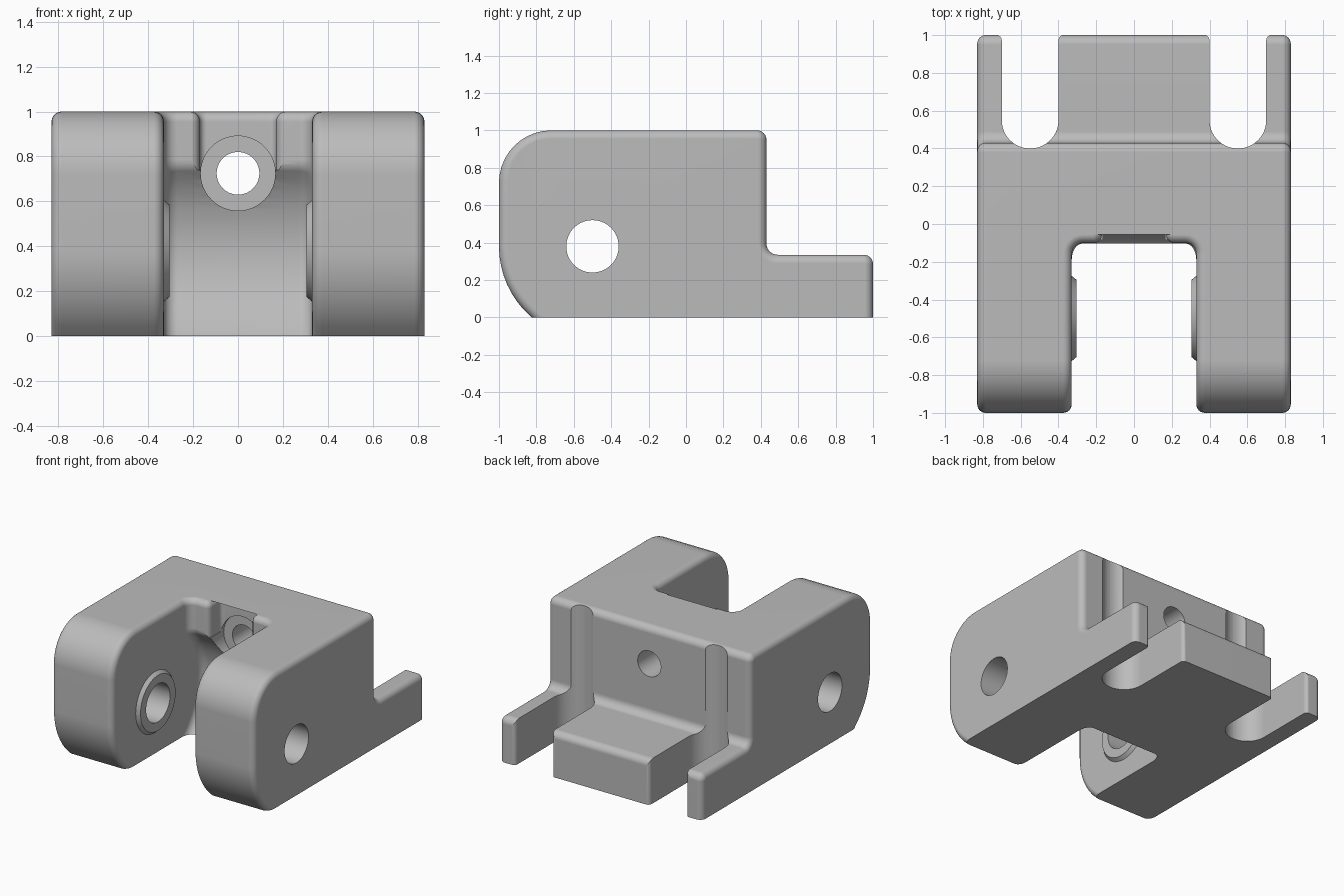
import bpy, bmesh
from math import sin, cos, tan, radians, pi
from mathutils import Vector, Matrix

cube = bpy.data.objects.get("Cube")
if cube:
    bpy.data.objects.remove(cube, do_unlink=True)

grey = bpy.data.materials.new("plain grey")
grey.use_nodes = True
grey.diffuse_color = (0.5, 0.5, 0.5, 1)
grey.node_tree.nodes["Principled BSDF"].inputs["Base Color"].default_value = (0.5, 0.5, 0.5, 1)

HALF, GAP = 0.83, 0.33          # outer half width, half width of the fork slot
PIN_Y, PIN_Z = -0.5, 0.38       # cross pin axis


def rounded(points, steps=8):
    """Outline with each (a, b, radius) corner replaced by an arc."""
    out = []
    for i, (a, b, r) in enumerate(points):
        p = Vector((a, b))
        if r == 0:
            out.append(p)
            continue
        u = (Vector(points[i - 1][:2]) - p).normalized()
        v = (Vector(points[(i + 1) % len(points)][:2]) - p).normalized()
        half = u.angle(v) / 2
        centre = p + (u + v).normalized() * (r / sin(half))
        start = p + u * (r / tan(half)) - centre
        end = p + v * (r / tan(half)) - centre
        sweep = start.angle(end)
        for k in range(steps + 1):
            t = k / steps
            out.append(centre + (start * sin((1 - t) * sweep) + end * sin(t * sweep)) / sin(sweep))
    return out


def make_object(name, bm):
    bmesh.ops.recalc_face_normals(bm, faces=bm.faces)
    mesh = bpy.data.meshes.new(name)
    bm.to_mesh(mesh)
    bm.free()
    ob = bpy.data.objects.new(name, mesh)
    bpy.context.collection.objects.link(ob)
    mesh.materials.append(grey)
    return ob


def prism(name, outline, axis, lo, hi):
    """Extrude an outline along x (outline in y, z) or along z (outline in x, y)."""
    bm = bmesh.new()
    place = (lambda p, h: (h, p.x, p.y)) if axis == "x" else (lambda p, h: (p.x, p.y, h))
    low = [bm.verts.new(place(p, lo)) for p in outline]
    high = [bm.verts.new(place(p, hi)) for p in outline]
    bm.faces.new(low)
    bm.faces.new(high)
    for i in range(len(low)):
        bm.faces.new((low[i - 1], low[i], high[i], high[i - 1]))
    return make_object(name, bm)


def rod(name, axis, centre, length, r1, r2=None):
    bm = bmesh.new()
    bmesh.ops.create_cone(bm, cap_ends=True, segments=64, radius1=r1,
                          radius2=r1 if r2 is None else r2, depth=length)
    turn = Matrix.Rotation(pi / 2, 4, "Y" if axis == "x" else "X")
    bmesh.ops.transform(bm, matrix=Matrix.Translation(centre) @ turn, verts=bm.verts)
    return make_object(name, bm)


def cut(ob, cutter, keep=False):
    mod = ob.modifiers.new("cut", "BOOLEAN")
    mod.operation, mod.solver, mod.object = "DIFFERENCE", "EXACT", cutter
    bpy.context.view_layer.update()
    graph = bpy.context.evaluated_depsgraph_get()
    mesh = bpy.data.meshes.new_from_object(ob.evaluated_get(graph))
    ob.modifiers.clear()
    ob.data = mesh
    if not keep:
        bpy.data.objects.remove(cutter, do_unlink=True)


def round_edges(ob, rule, width):
    bm = bmesh.new()
    bm.from_mesh(ob.data)
    bmesh.ops.remove_doubles(bm, verts=bm.verts, dist=0.0003)
    edges = [e for e in bm.edges if len(e.link_faces) == 2
             and e.calc_face_angle_signed() > 1.2 and rule(*[v.co for v in e.verts])]
    bmesh.ops.bevel(bm, geom=edges, offset=width, offset_type="OFFSET", segments=6,
                    profile=0.5, affect="EDGES", clamp_overlap=False)
    bm.to_mesh(ob.data)
    bm.free()


def near(a, b):
    return abs(a - b) < 0.001


# Side profile with the domed front and the low rear step
nose = [(PIN_Y - 0.5 * cos(radians(d)), PIN_Z - 0.5 * sin(radians(d)), 0) for d in range(0, 48, 6)]
side = [(-0.825, 0, 0), (1, 0, 0), (1, 0.335, 0.05), (0.43, 0.335, 0.06),
        (0.43, 1, 0.05), (-1, 1, 0.28)] + nose
body = prism("fork_body", rounded(side, 10), "x", -HALF, HALF)

# Fork slot, with a concave round back wall
wall = [(PIN_Y + 0.55 * cos(radians(d)), PIN_Z + 0.55 * sin(radians(d)), 0) for d in range(-60, 40, 5)]
wall += [(-0.1, 0.757, 0.08), (-0.1, 1.1, 0), (-1.2, 1.1, 0), (-1.2, wall[0][1], 0)]
slot = prism("slot_cutter", rounded(wall), "x", -GAP, GAP)
round_edges(slot, lambda a, b: near(a.x, b.x), 0.06)
cut(body, slot)

# Notch in the back wall, open at the top
notch = [(0.23, -0.15, 0), (0.23, -0.101, 0), (0.17, -0.101, 0.045), (0.17, 0.05, 0.03)]
notch += [(-x, y, r) for x, y, r in reversed(notch)]
cut(body, prism("notch_cutter", rounded(notch), "z", 0.74, 1.1))


# Soft outer edges, leaving the underside crisp
def soft(a, b):
    if max(a.z, b.z) < 0.001:
        return False
    on_side = near(abs(a.x), HALF) and near(a.x, b.x)
    on_fork = near(abs(a.x), GAP) and near(a.x, b.x) and max(a.y, b.y) < -0.3
    return on_side or on_fork or (near(a.z, 1) and near(b.z, 1))


round_edges(body, soft, 0.045)

# Rear slots that also groove the back wall
for s in (1, -1):
    u_shape = [(0.34, 1.2, 0), (0.36, 1.001, 0), (0.40, 1.001, 0.03), (0.40, 0.40, 0.149),
               (0.70, 0.40, 0.149), (0.70, 1.001, 0.03), (0.74, 1.001, 0), (0.76, 1.2, 0)]
    outline = rounded([(s * x, y, r) for x, y, r in u_shape], 14)
    cut(body, prism("rear_slot_cutter", outline, "z", -0.2, 1.2))

# Counterbore and rear hole
cut(body, rod("counterbore_cutter", "y", (0, -0.215, 0.725), 0.57, 0.166))
cut(body, rod("rear_hole_cutter", "y", (0, 0.3, 0.725), 0.6, 0.095))

# Cross pin bore and the raised rings around it inside the fork
pin = rod("pin_cutter", "x", (0, PIN_Y, PIN_Z), 2.2, 0.14)
cut(body, pin, keep=True)
parts = [body]
for s, label in ((1, "left"), (-1, "right")):
    r1, r2 = (0.205, 0.23) if s > 0 else (0.23, 0.205)
    ring = rod(label + "_bore_ring", "x", (s * 0.32, PIN_Y, PIN_Z), 0.03, r1, r2)
    cut(ring, pin, keep=True)
    parts.append(ring)
bpy.data.objects.remove(pin, do_unlink=True)

# Smooth shading with sharp edges kept
for ob in parts:
    bpy.ops.object.select_all(action="DESELECT")
    ob.select_set(True)
    bpy.context.view_layer.objects.active = ob
    bpy.ops.object.shade_smooth_by_angle(angle=radians(30))
    mod = ob.modifiers.new("even_normals", "WEIGHTED_NORMAL")
    mod.keep_sharp = True
